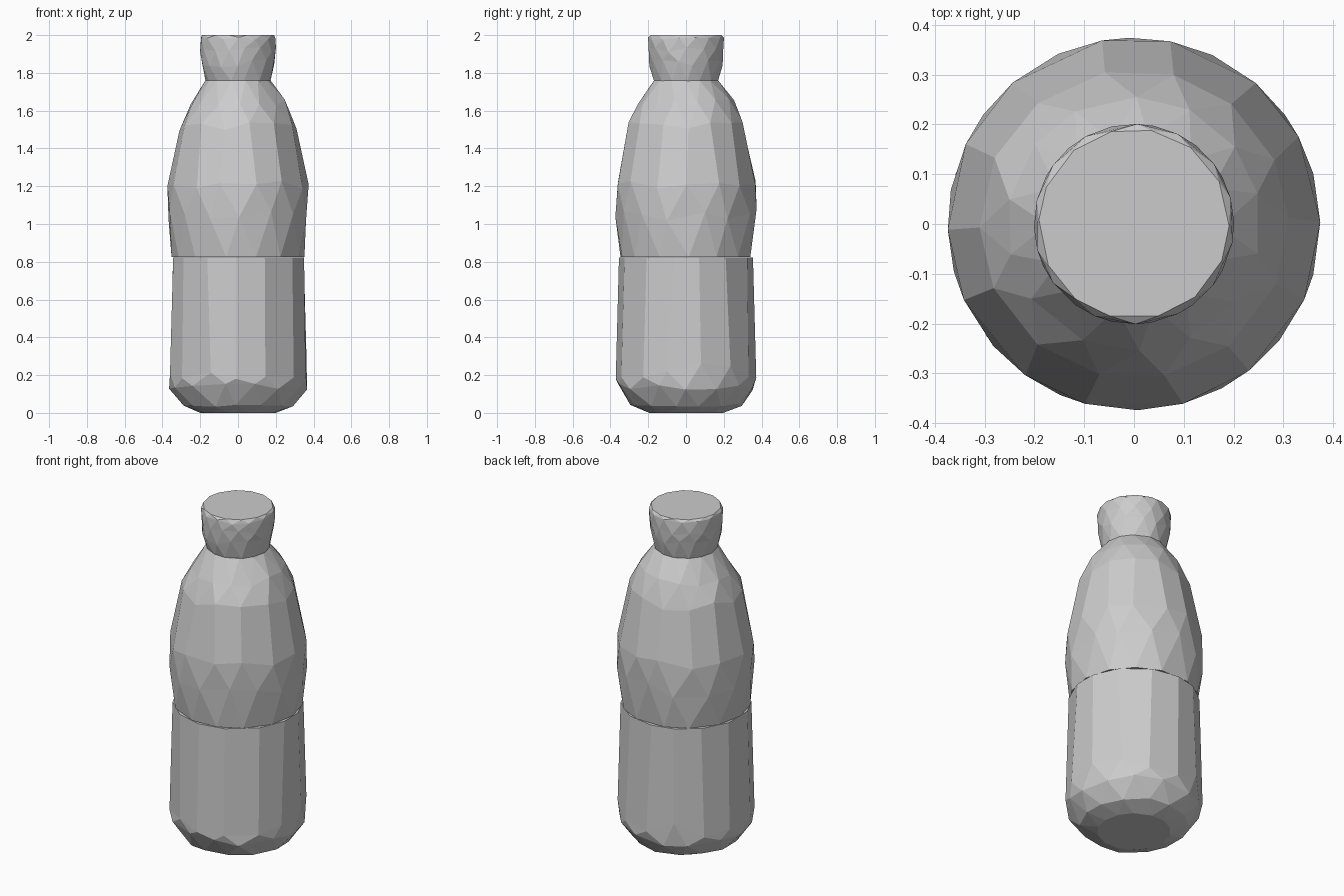
import bpy, bmesh, math, random

cube = bpy.data.objects.get("Cube")
if cube:
    bpy.data.objects.remove(cube, do_unlink=True)

random.seed(4)
SIDES = 14

grey = bpy.data.materials.new("plain grey")
grey.use_nodes = True
grey.diffuse_color = (0.6, 0.6, 0.6, 1)
grey.node_tree.nodes["Principled BSDF"].inputs["Base Color"].default_value = (0.6, 0.6, 0.6, 1)


def faceted_lathe(name, profile):
    """Rings of (radius, height, stagger, unevenness) joined by flat facets."""
    bm = bmesh.new()
    rings = []
    for radius, height, stagger, uneven in profile:
        ring = []
        for i in range(SIDES):
            angle = (i + stagger + random.uniform(-0.12, 0.12)) * math.tau / SIDES
            z = height + random.uniform(-uneven, uneven)
            ring.append(bm.verts.new((radius * math.cos(angle), radius * math.sin(angle), z)))
        rings.append(ring)

    for (low, high), (a, b) in zip(zip(rings, rings[1:]), zip(profile, profile[1:])):
        for i in range(SIDES):
            j = (i + 1) % SIDES
            if a[2] == b[2]:
                bm.faces.new((low[i], low[j], high[j], high[i]))
            elif a[2] < b[2]:
                bm.faces.new((low[i], low[j], high[i]))
                bm.faces.new((low[j], high[j], high[i]))
            else:
                bm.faces.new((low[i], low[j], high[j]))
                bm.faces.new((low[i], high[j], high[i]))
    bm.faces.new(rings[0][::-1])
    bm.faces.new(rings[-1])
    bmesh.ops.recalc_face_normals(bm, faces=bm.faces)

    mesh = bpy.data.meshes.new(name)
    bm.to_mesh(mesh)
    bm.free()
    mesh.materials.append(grey)
    part = bpy.data.objects.new(name, mesh)
    bpy.context.collection.objects.link(part)
    return part


# Lower body: rounded base and long, slightly tapering walls
faceted_lathe("lower_body", [
    (0.20, 0, 0, 0),
    (0.295, 0.04, 0.5, 0.008),
    (0.365, 0.135, 0, 0.02),
    (0.372, 0.22, 0.5, 0.045),
    (0.355, 0.822, 0.5, 0),
])

# Upper body: bulging middle and sloping shoulder
faceted_lathe("upper_body", [
    (0.352, 0.826, 0, 0),
    (0.374, 1.05, 0.5, 0.035),
    (0.374, 1.21, 0, 0.025),
    (0.31, 1.52, 0, 0.025),
    (0.255, 1.64, 0.5, 0.02),
    (0.173, 1.76, 0, 0),
])

# Cap: flared sides with a small bevel under the flat top
faceted_lathe("cap", [
    (0.172, 1.758, 0, 0),
    (0.194, 1.85, 0.5, 0.02),
    (0.201, 1.92, 0, 0.015),
    (0.201, 1.982, 0.5, 0.008),
    (0.191, 2.0, 0, 0),
])
